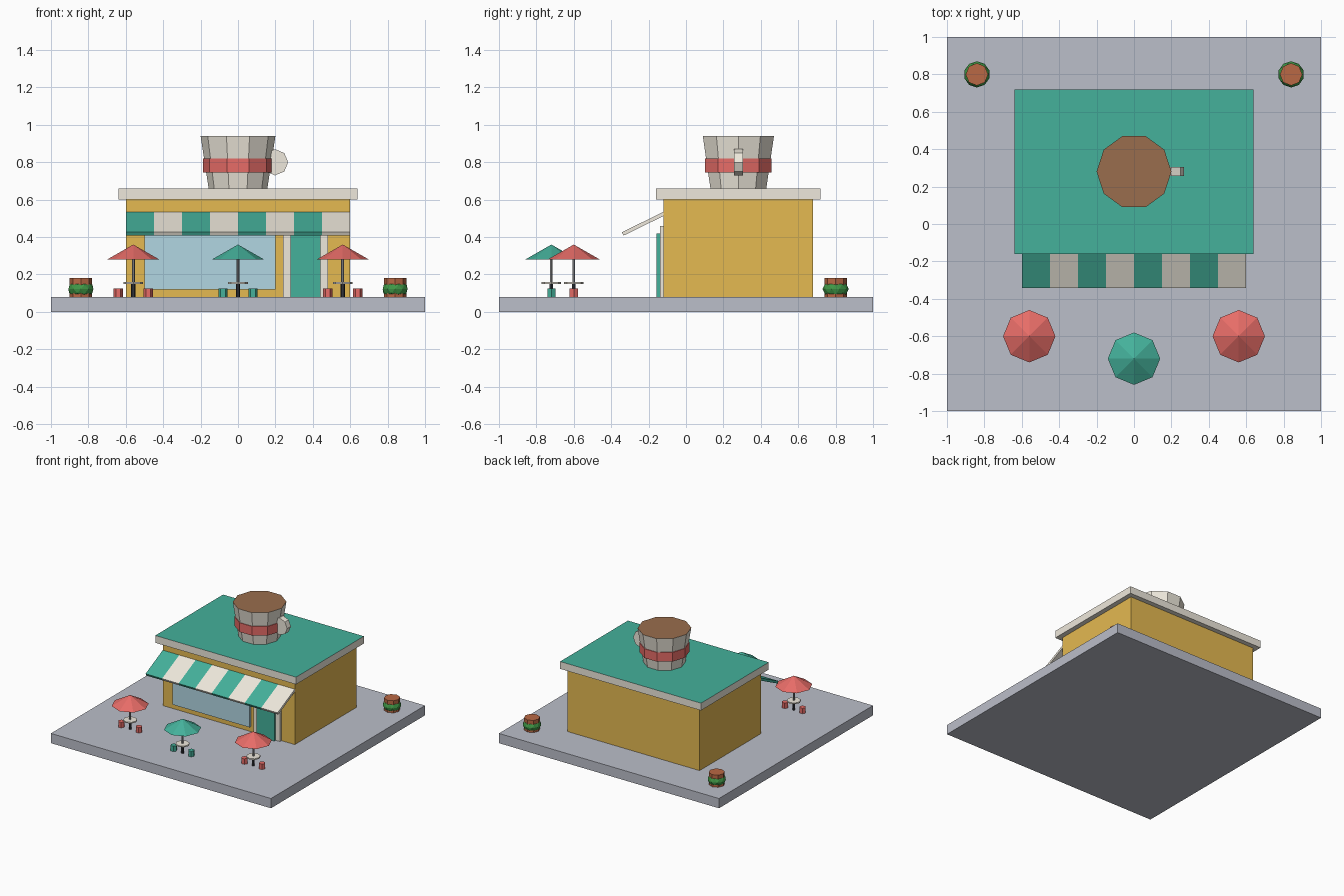
import bpy, bmesh, math
from mathutils import Matrix, Vector

if "Cube" in bpy.data.objects:
    bpy.data.objects.remove(bpy.data.objects["Cube"])


def material(name, r, g, b):
    m = bpy.data.materials.new(name)
    m.diffuse_color = [(c / 255) ** 2.2 for c in (r, g, b)] + [1]
    m.use_nodes = True
    m.node_tree.nodes["Principled BSDF"].inputs["Base Color"].default_value = m.diffuse_color
    return m


PAVING = material("paving", 186, 189, 200)
YELLOW = material("yellow_wall", 228, 184, 82)
TEAL = material("teal", 70, 175, 153)
CREAM = material("cream", 238, 232, 219)
RED = material("red", 230, 108, 103)
GLASS = material("glass", 176, 213, 226)
COFFEE = material("coffee", 152, 109, 78)
CLAY = material("clay", 184, 104, 70)
LEAF = material("leaf", 66, 150, 72)
STEEL = material("steel", 150, 150, 152)
DARK = material("dark_metal", 52, 54, 60)


def finish(name, bm, mat, top_mat=None):
    bmesh.ops.recalc_face_normals(bm, faces=bm.faces)
    mesh = bpy.data.meshes.new(name)
    mesh.materials.append(mat)
    if top_mat:
        mesh.materials.append(top_mat)
        zmax = max(v.co.z for v in bm.verts)
        for f in bm.faces:
            if all(v.co.z > zmax - 1e-5 for v in f.verts):
                f.material_index = 1
    bm.to_mesh(mesh)
    bm.free()
    ob = bpy.data.objects.new(name, mesh)
    bpy.context.collection.objects.link(ob)
    return ob


def box(name, lo, hi, mat, top_mat=None):
    bm = bmesh.new()
    bmesh.ops.create_cube(bm, size=1)
    lo, hi = Vector(lo), Vector(hi)
    bmesh.ops.scale(bm, vec=hi - lo, verts=bm.verts)
    bmesh.ops.translate(bm, vec=(lo + hi) / 2, verts=bm.verts)
    return finish(name, bm, mat, top_mat)


def round_part(name, x, y, z0, z1, r0, r1, sides, mat, top_mat=None):
    # vertical cylinder, taper or cone with its first corner on +x
    bm = bmesh.new()
    bmesh.ops.create_cone(bm, cap_ends=True, segments=sides, radius1=r0,
                          radius2=r1, depth=z1 - z0,
                          matrix=Matrix.Rotation(-math.pi / 2, 4, 'Z'))
    bmesh.ops.translate(bm, vec=(x, y, (z0 + z1) / 2), verts=bm.verts)
    return finish(name, bm, mat, top_mat)


def extrude_x(name, profile, x0, x1, mat):
    bm = bmesh.new()
    face = bm.faces.new([bm.verts.new((x0, y, z)) for y, z in profile])
    ext = bmesh.ops.extrude_face_region(bm, geom=[face])
    verts = [g for g in ext["geom"] if isinstance(g, bmesh.types.BMVert)]
    bmesh.ops.translate(bm, vec=(x1 - x0, 0, 0), verts=verts)
    return finish(name, bm, mat)


# Ground slab and building shell
box("base", (-1, -1, 0), (1, 1, 0.08), PAVING)
box("walls", (-0.6, -0.12, 0.08), (0.6, 0.68, 0.6), YELLOW)
box("roof", (-0.64, -0.16, 0.6), (0.64, 0.72, 0.66), CREAM, TEAL)

# Shop front
box("window", (-0.5, -0.135, 0.12), (0.2, -0.11, 0.44), GLASS)
box("door_frame", (0.24, -0.14, 0.08), (0.48, -0.11, 0.46), CREAM)
box("door", (0.28, -0.157, 0.08), (0.44, -0.13, 0.42), TEAL)

# Striped awning
awning = [(-0.334, 0.408), (-0.343, 0.426), (-0.12, 0.535), (-0.12, 0.513)]
for i in range(8):
    x = -0.6 + 0.15 * i
    extrude_x(f"awning_stripe_{i + 1}", awning, x, x + 0.15, CREAM if i % 2 else TEAL)

# Rooftop cup with band and handle
round_part("cup", 0, 0.28, 0.66, 0.94, 0.157, 0.2, 10, CREAM, COFFEE)
round_part("cup_band", 0, 0.28, 0.745, 0.82, 0.187, 0.187, 10, RED)
handle = round_part("cup_handle", 0, 0, -0.024, 0.024, 0.07, 0.07, 8, CREAM)
handle.rotation_euler.x = math.pi / 2
handle.location = (0.198, 0.28, 0.80)

# Outdoor tables with parasols and stools
for n, (x, y, colour) in enumerate([(-0.56, -0.6, RED), (0, -0.72, TEAL), (0.56, -0.6, RED)], 1):
    round_part(f"parasol_{n}", x, y, 0.28, 0.36, 0.14, 0, 8, colour)
    round_part(f"parasol_pole_{n}", x, y, 0.08, 0.30, 0.008, 0.008, 6, STEEL)
    round_part(f"table_leg_{n}", x, y, 0.08, 0.152, 0.011, 0.011, 6, DARK)
    round_part(f"table_top_{n}", x, y, 0.15, 0.16, 0.053, 0.053, 8, CREAM)
    for side, dx in (("left", -0.08), ("right", 0.08)):
        round_part(f"stool_{side}_{n}", x + dx, y, 0.08, 0.125, 0.025, 0.025, 6, colour)

# Rear planters with foliage pushing out around the sides
for side, x in (("left", -0.84), ("right", 0.84)):
    round_part(f"planter_{side}", x, 0.8, 0.08, 0.18, 0.06, 0.06, 8, CLAY)
    bm = bmesh.new()
    bmesh.ops.create_icosphere(bm, subdivisions=2, radius=0.07)
    bmesh.ops.scale(bm, vec=(1, 1, 0.7), verts=bm.verts)
    bmesh.ops.translate(bm, vec=(x, 0.8, 0.122), verts=bm.verts)
    finish(f"foliage_{side}", bm, LEAF)
